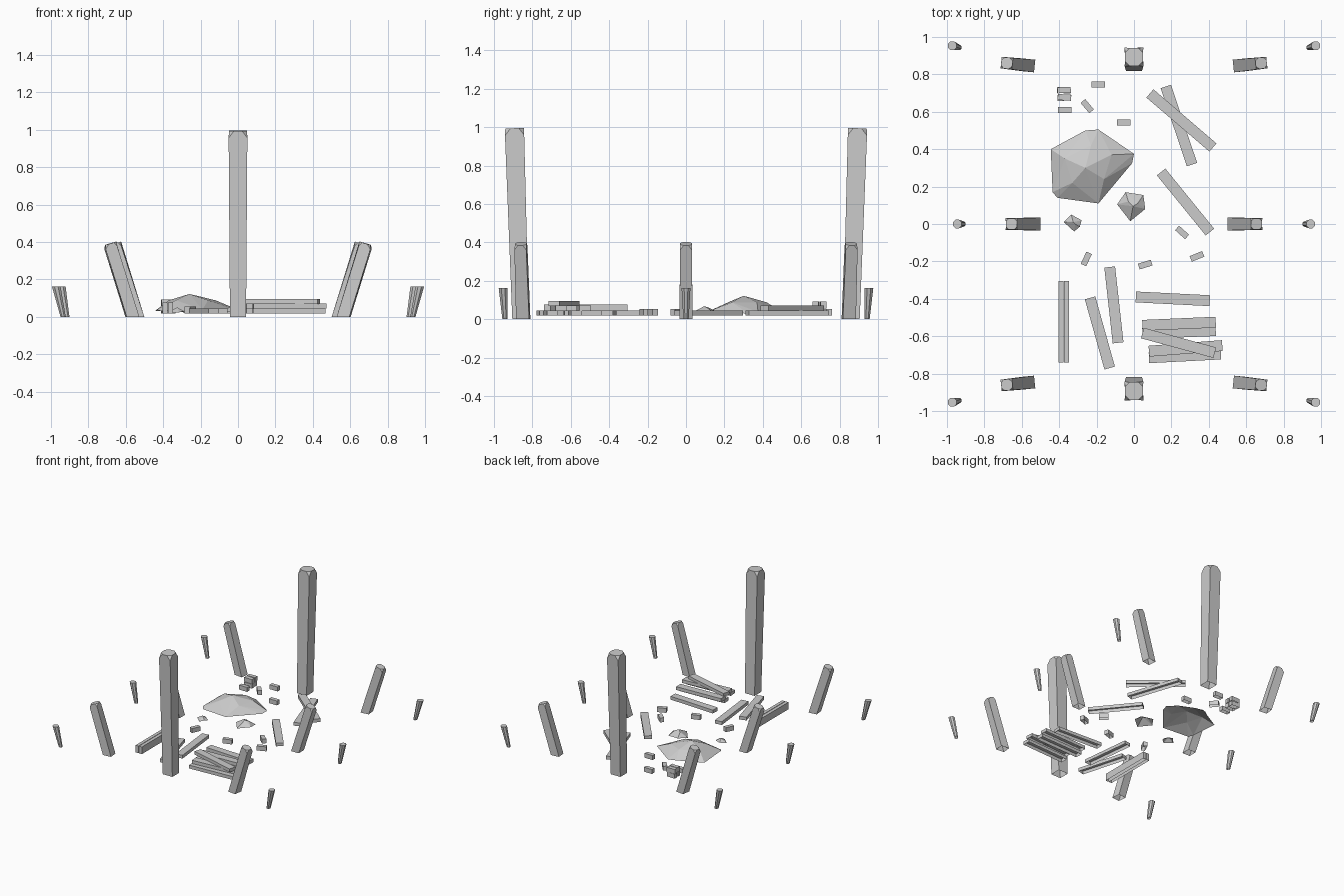
import bpy
import bmesh
from math import radians, atan2, cos, sin, pi
from mathutils import Vector, Matrix

if "Cube" in bpy.data.objects:
    bpy.data.objects.remove(bpy.data.objects["Cube"])

grey = bpy.data.materials.new("plain_grey")
grey.use_nodes = True
grey.diffuse_color = (0.6, 0.6, 0.6, 1)
grey.node_tree.nodes["Principled BSDF"].inputs["Base Color"].default_value = (0.6, 0.6, 0.6, 1)

GROUND = 0.018


def finish(bm, name):
    bmesh.ops.recalc_face_normals(bm, faces=bm.faces)
    mesh = bpy.data.meshes.new(name)
    bm.to_mesh(mesh)
    bm.free()
    mesh.materials.append(grey)
    obj = bpy.data.objects.new(name, mesh)
    bpy.context.collection.objects.link(obj)
    return obj


def post(name, base, top, height, base_half, top_half):
    """Square leaning post, open below, with its top corners clipped."""
    bm = bmesh.new()
    base, top = Vector(base), Vector(top)
    lean = top - base
    turn = Matrix.Rotation(atan2(lean.y, lean.x), 2)

    def ring(centre, half, corners, z, tilt):
        out = []
        for c in corners:
            off = turn @ (Vector(c) * half)
            p = centre + off
            out.append(bm.verts.new((p.x, p.y, z - tilt * off.dot(lean) / height)))
        return out

    square = [(-1, -1), (1, -1), (1, 1), (-1, 1)]
    cut = 0.45
    octagon = [(-cut, -1), (cut, -1), (1, -cut), (1, cut),
               (cut, 1), (-cut, 1), (-1, cut), (-1, -cut)]
    low = ring(base, base_half, square, 0, 0)
    mid = ring(top, top_half, square, height - top_half * 0.75, 1)
    cap = ring(top, top_half * 0.97, octagon, height, 1)
    for i in range(4):
        j = (i + 1) % 4
        bm.faces.new([low[i], low[j], mid[j], cap[2 * i + 1], cap[2 * i], mid[i]])
        bm.faces.new([mid[i], cap[2 * i], cap[2 * i - 1]])
    bm.faces.new(cap)
    finish(bm, name)


def stake(name, base, top, height=0.163):
    """Tapered round peg, wider at the top."""
    bm = bmesh.new()
    rings = []
    for (x, y), r, z in ((base, 0.015, 0), (top, 0.025, height)):
        rings.append([bm.verts.new((x + r * cos(k * pi / 4 + pi / 8),
                                    y + r * sin(k * pi / 4 + pi / 8), z)) for k in range(8)])
    for k in range(8):
        n = (k + 1) % 8
        bm.faces.new([rings[0][k], rings[0][n], rings[1][n], rings[1][k]])
    bm.faces.new(rings[1])
    finish(bm, name)


def block(name, centre, size, angle):
    """Box resting at centre z, open underneath."""
    bm = bmesh.new()
    bmesh.ops.create_cube(bm, size=1)
    bm.faces.ensure_lookup_table()
    bm.normal_update()
    under = [f for f in bm.faces if f.normal.z < -0.5]
    bmesh.ops.delete(bm, geom=under, context='FACES_ONLY')
    place = (Matrix.Translation(Vector(centre) + Vector((0, 0, size[2] / 2)))
             @ Matrix.Rotation(angle, 4, 'Z') @ Matrix.Diagonal((*size, 1)))
    bm.transform(place)
    finish(bm, name)


def plank(name, a, b, z=GROUND, width=0.058, thick=0.027):
    a, b = Vector(a), Vector(b)
    d, m = b - a, (a + b) / 2
    block(name, (m.x, m.y, z), (d.length, width, thick), atan2(d.y, d.x))


def rock(name, outline, crown, base_z, crown_z, apex):
    """Faceted shell: hull of an outline, a higher crown and an apex, open below."""
    bm = bmesh.new()
    for n, (x, y) in enumerate(outline):
        bm.verts.new((x, y, base_z + 0.008 * (n % 2)))
    for x, y in crown:
        bm.verts.new((x, y, crown_z))
    bm.verts.new(apex)
    hull = bmesh.ops.convex_hull(bm, input=bm.verts[:])
    bmesh.ops.recalc_face_normals(bm, faces=bm.faces)
    under = [f for f in bm.faces if f.normal.z < -0.3]
    bmesh.ops.delete(bm, geom=under, context='FACES_ONLY')
    finish(bm, name)


# Tall ridge posts
for label, s in (("front", -1), ("back", 1)):
    post(f"tall_post_{label}", (0, s * 0.862), (0, s * 0.893), 0.995, 0.043, 0.05)

# Short leaning posts and ground stakes on both sides
for side, sx in (("right", -1), ("left", 1)):
    for label, sy in (("front", -1), ("middle", 0), ("back", 1)):
        out = abs(sy)
        post(f"short_post_{side}_{label}",
             (sx * (0.535 + 0.03 * out), sy * 0.848),
             (sx * (0.655 + 0.025 * out), sy * 0.86), 0.393, 0.034, 0.031)
        stake(f"stake_{side}_{label}",
              (sx * (0.915 + 0.02 * out), sy * 0.943),
              (sx * (0.945 + 0.027 * out), sy * 0.953))

# Loose planks, given by their two ends and resting height
SECOND, THIRD = 0.044, 0.068
planks = [
    ((0.085, 0.698), (0.422, 0.409), SECOND),
    ((0.17, 0.735), (0.31, 0.318), GROUND),
    ((0.145, 0.278), (0.406, -0.043), GROUND),
    ((0.01, -0.39), (0.405, -0.41), GROUND),
    ((-0.13, -0.23), (-0.085, -0.635), GROUND),
    ((-0.235, -0.395), (-0.13, -0.77), GROUND),
    ((0.045, -0.542), (0.437, -0.525), SECOND),
    ((0.045, -0.585), (0.437, -0.57), GROUND),
    ((0.08, -0.68), (0.472, -0.65), SECOND),
    ((0.08, -0.715), (0.465, -0.695), GROUND),
    ((0.045, -0.583), (0.432, -0.688), THIRD),
]
for n, (a, b, z) in enumerate(planks):
    plank(f"plank_{n + 1}", a, b, z)

# Pair of planks standing on edge
for n, x in enumerate((-0.39, -0.36)):
    plank(f"edge_plank_{n + 1}", (x, -0.305), (x, -0.74), GROUND, 0.026, 0.058)

# Scattered bricks: x, y, angle, resting height
bricks = [
    (-0.19, 0.745, 0, GROUND), (-0.055, 0.543, 0, GROUND),
    (-0.25, 0.63, -50, GROUND), (-0.37, 0.61, 0, GROUND),
    (0.257, -0.045, -42, GROUND), (0.337, -0.173, 22, GROUND),
    (0.06, -0.217, 17, GROUND), (-0.255, -0.187, 65, GROUND),
    (-0.373, 0.675, 3, GROUND), (-0.375, 0.715, -3, GROUND),
    (-0.372, 0.677, -4, 0.056), (-0.374, 0.716, 2, 0.056),
]
for n, (x, y, angle, z) in enumerate(bricks):
    block(f"brick_{n + 1}", (x, y, z), (0.072, 0.032, 0.036), radians(angle))

# Rocks
rock("large_rock",
     [(-0.445, 0.40), (-0.26, 0.50), (-0.19, 0.505), (0, 0.375),
      (-0.01, 0.325), (-0.19, 0.11), (-0.41, 0.14), (-0.435, 0.17)],
     [(-0.37, 0.35), (-0.23, 0.42), (-0.12, 0.37), (-0.16, 0.24), (-0.33, 0.22)],
     0.03, 0.088, (-0.26, 0.30, 0.122))
rock("medium_rock",
     [(-0.09, 0.105), (-0.045, 0.17), (0.05, 0.155), (0.06, 0.08), (-0.02, 0.015)],
     [(-0.03, 0.12), (0.02, 0.11)], 0.025, 0.06, (-0.005, 0.095, 0.068))
rock("small_rock",
     [(-0.375, 0.01), (-0.335, 0.05), (-0.28, 0.02), (-0.29, -0.015), (-0.32, -0.04)],
     [(-0.335, 0.015), (-0.315, 0.0)], 0.022, 0.045, (-0.325, 0.01, 0.05))
